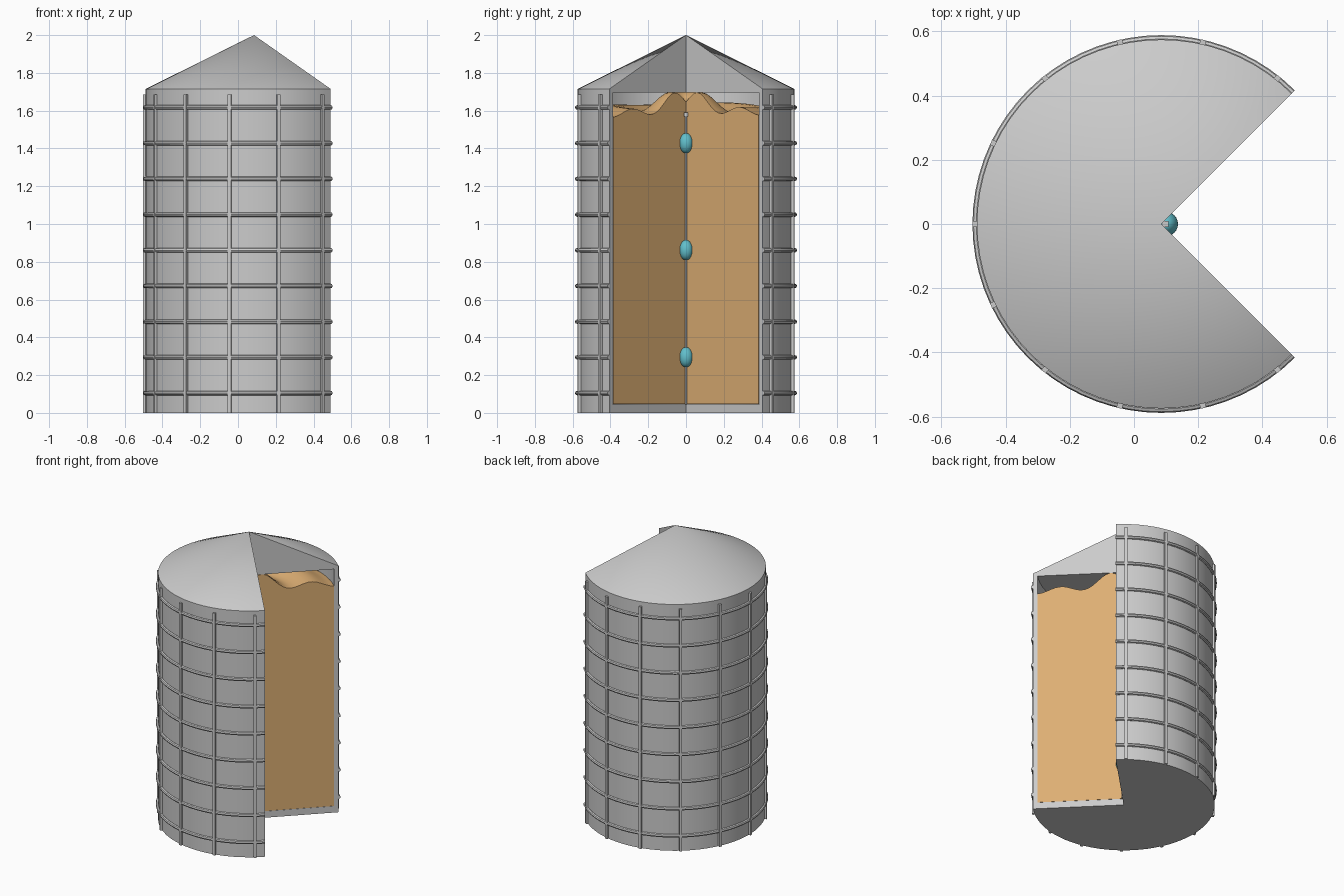
import bpy, bmesh, math
from mathutils import Matrix

if "Cube" in bpy.data.objects:
    bpy.data.objects.remove(bpy.data.objects["Cube"], do_unlink=True)

AXIS_X = 0.085                      # centre line of the silo
R, R_IN = 0.574, 0.545              # outer and inner wall radius
START, SWEEP = math.pi / 4, math.pi * 1.5   # three-quarter turn, open towards +x


def material(name, rgb):
    m = bpy.data.materials.new(name)
    m.use_nodes = True
    colour = (*rgb, 1)
    m.diffuse_color = colour
    bsdf = next(n for n in m.node_tree.nodes if n.type == 'BSDF_PRINCIPLED')
    bsdf.inputs["Base Color"].default_value = colour
    return m


steel = material("galvanised grey", (0.6, 0.6, 0.6))
grain_mat = material("grain tan", (0.73, 0.43, 0.175))
teal = material("sensor teal", (0.12, 0.52, 0.6))


def finish(bm, name, mat):
    bmesh.ops.remove_doubles(bm, verts=bm.verts, dist=1e-5)
    bmesh.ops.recalc_face_normals(bm, faces=bm.faces)
    me = bpy.data.meshes.new(name)
    bm.to_mesh(me)
    bm.free()
    me.materials.append(mat)
    ob = bpy.data.objects.new(name, me)
    bpy.context.collection.objects.link(ob)
    ob.location.x = AXIS_X
    bpy.ops.object.select_all(action='DESELECT')
    ob.select_set(True)
    bpy.context.view_layer.objects.active = ob
    bpy.ops.object.shade_smooth_by_angle(angle=math.radians(30))
    return ob


def revolve(name, profile, mat, steps=54):
    """Sweep a closed (radius, height) profile round the open arc and cap it."""
    bm = bmesh.new()
    slices = []
    for i in range(steps + 1):
        a = START + SWEEP * i / steps
        slices.append([bm.verts.new((r * math.cos(a), r * math.sin(a), z))
                       for r, z in profile])
    n = len(profile)
    for s, t in zip(slices, slices[1:]):
        for j in range(n):
            k = (j + 1) % n
            if profile[j][0] or profile[k][0]:
                bm.faces.new((s[j], s[k], t[k], t[j]))
    bm.faces.new(slices[0])
    bm.faces.new(slices[-1])
    return finish(bm, name, mat)


# Floor, wall and solid conical roof in one shell
revolve("silo_shell", [(0, 0), (R, 0), (R, 1.715), (0, 2), (0, 1.695),
                       (R_IN, 1.695), (R_IN, 0.045), (0, 0.045)], steel)

# Hoops round the wall
for h in range(9):
    z = 0.105 + h * 0.189
    circle = [(0.576 + 0.012 * math.cos(math.tau * i / 8),
               z + 0.012 * math.sin(math.tau * i / 8)) for i in range(8)]
    revolve(f"hoop_{h + 1}", circle, steel)

# Upright ribs
for k in range(-5, 6):
    bm = bmesh.new()
    bmesh.ops.create_cube(bm, size=1)
    bmesh.ops.scale(bm, vec=(0.02, 0.018, 1.685), verts=bm.verts)
    bmesh.ops.translate(bm, vec=(0.578, 0, 1.685 / 2), verts=bm.verts)
    bmesh.ops.rotate(bm, cent=(0, 0, 0), verts=bm.verts,
                     matrix=Matrix.Rotation(math.pi + k * math.tau / 14, 3, 'Z'))
    finish(bm, f"rib_{k + 6}", steel)


# Grain with a rippled top surface
def grain_height(r, a):
    ripple = 0.02 * math.cos(math.tau * (r - 0.4) / 0.3)
    mound = 0.075 * math.exp(-((r - 0.07) / 0.11) ** 2)
    drift = (0.008 * math.sin(3 * a) - 0.02 * math.cos(a)) * r / R_IN
    return 1.605 + ripple + mound + drift


bm = bmesh.new()
STEPS, RADII = 54, 20
grid = []
for i in range(STEPS + 1):
    a = START + SWEEP * i / STEPS
    row = []
    for j in range(RADII + 1):
        r = (R_IN - 0.0005) * j / RADII
        row.append(bm.verts.new((r * math.cos(a), r * math.sin(a), grain_height(r, a))))
    grid.append(row)
for s, t in zip(grid, grid[1:]):
    for j in range(RADII):
        bm.faces.new((s[j], s[j + 1], t[j + 1], t[j]))
bmesh.ops.remove_doubles(bm, verts=bm.verts, dist=1e-5)
extruded = bmesh.ops.extrude_face_region(bm, geom=bm.faces[:])["geom"]
for v in extruded:
    if isinstance(v, bmesh.types.BMVert):
        v.co.z = 0.046
finish(bm, "grain", grain_mat)

# Sensor cable hanging down the centre line
bm = bmesh.new()
bmesh.ops.create_cone(bm, cap_ends=True, segments=10, radius1=0.006, radius2=0.006, depth=1.54,
                      matrix=Matrix.Translation((0.012, 0, 0.815)))
finish(bm, "sensor_cable", steel)
bm = bmesh.new()
bmesh.ops.create_cube(bm, size=0.02, matrix=Matrix.Translation((0.012, 0, 1.58)))
finish(bm, "cable_clip", steel)

# Egg-shaped sensors on the cable
for i, z in enumerate((0.295, 0.862, 1.428)):
    bm = bmesh.new()
    bmesh.ops.create_uvsphere(bm, u_segments=24, v_segments=16, radius=1)
    bmesh.ops.scale(bm, vec=(0.038, 0.038, 0.053), verts=bm.verts)
    bmesh.ops.translate(bm, vec=(0.014, 0, z), verts=bm.verts)
    finish(bm, f"sensor_{i + 1}", teal)
